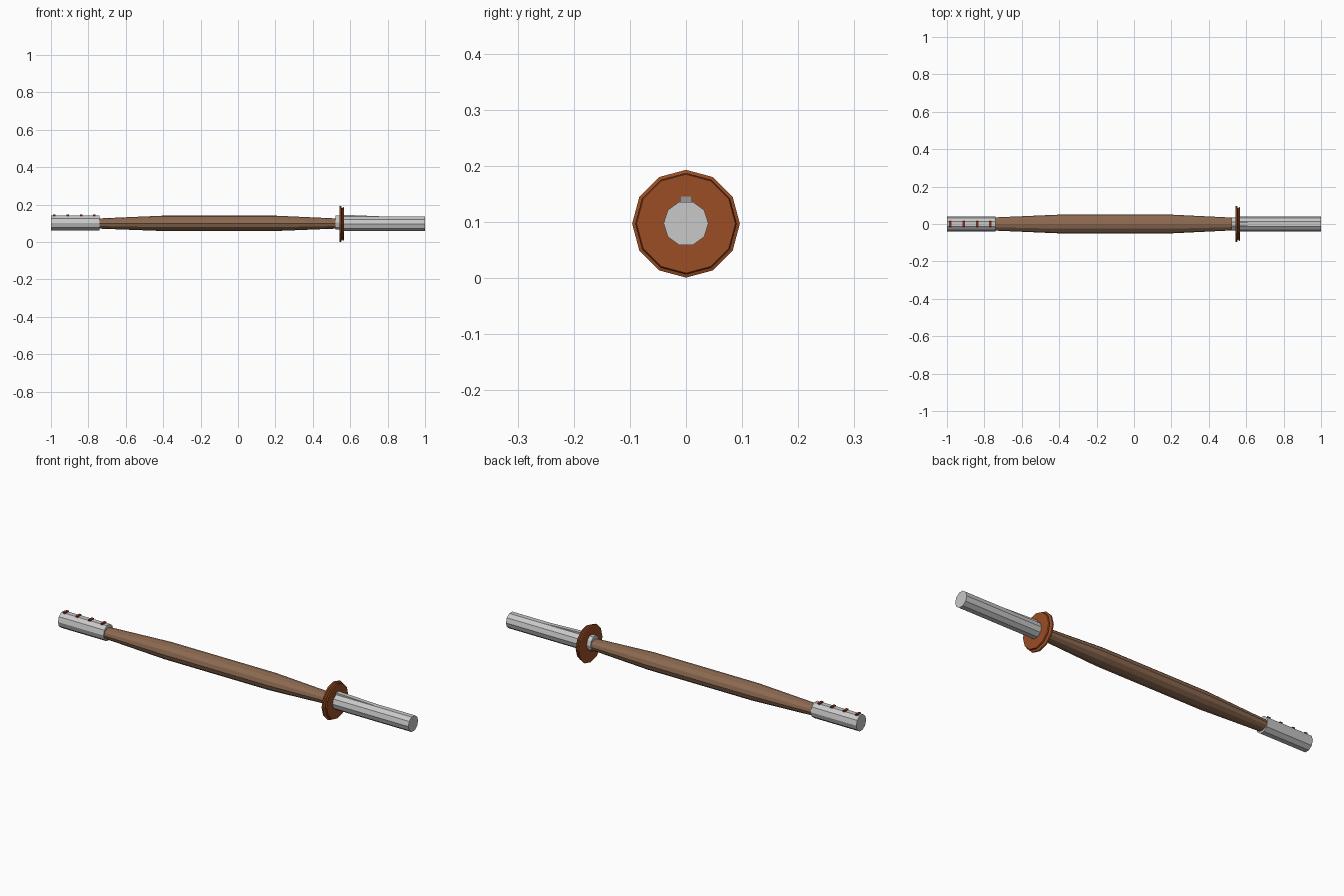
import bpy, bmesh, math

if "Cube" in bpy.data.objects:
    bpy.data.objects.remove(bpy.data.objects["Cube"])


def material(name, rgb):
    m = bpy.data.materials.new(name)
    m.diffuse_color = (*rgb, 1)
    m.use_nodes = True
    m.node_tree.nodes["Principled BSDF"].inputs["Base Color"].default_value = m.diffuse_color
    return m


STEEL = material("steel", (0.58, 0.58, 0.58))
WOOD = material("brown wood", (0.26, 0.14, 0.08))
RUST = material("rust", (0.33, 0.075, 0.018))
RED = material("dark red", (0.22, 0.03, 0.012))


def finish(name, bm, mat):
    bmesh.ops.recalc_face_normals(bm, faces=bm.faces)
    mesh = bpy.data.meshes.new(name)
    bm.to_mesh(mesh)
    bm.free()
    mesh.materials.append(mat)
    bpy.context.collection.objects.link(bpy.data.objects.new(name, mesh))


def loft(name, sections, sides, mat, phase=0.0):
    """Capped solid along x; each section is (x, y radius, z radius, centre z)."""
    bm = bmesh.new()
    rings = []
    for x, ry, rz, cz in sections:
        rings.append([bm.verts.new((x, ry * math.cos(phase + math.tau * i / sides),
                                    cz + rz * math.sin(phase + math.tau * i / sides)))
                      for i in range(sides)])
    for a, b in zip(rings, rings[1:]):
        for i in range(sides):
            j = (i + 1) % sides
            bm.faces.new((a[i], a[j], b[j], b[i]))
    bm.faces.new(rings[0])
    bm.faces.new(rings[-1])
    finish(name, bm, mat)


def box(name, x0, x1, half_y, z0, z1a, z1b, mat):
    """Block whose top slopes from z1a at x0 to z1b at x1."""
    bm = bmesh.new()
    bmesh.ops.create_cube(bm, size=1)
    for v in bm.verts:
        top = z1a if v.co.x < 0 else z1b
        v.co = (x0 if v.co.x < 0 else x1, math.copysign(half_y, v.co.y),
                z0 if v.co.z < 0 else top)
    finish(name, bm, mat)


# Swelling wooden shaft
loft("wooden_shaft", [(-0.75, 0.035, 0.027, 0.099), (-0.40, 0.05, 0.041, 0.1),
                      (0.20, 0.05, 0.041, 0.1), (0.53, 0.034, 0.027, 0.099)], 12, WOOD)

# Steel tubes at both ends and the collar against the guard
loft("end_cap", [(-1.0, 0.04, 0.042, 0.102), (-0.74, 0.04, 0.042, 0.102)], 10, STEEL)
loft("handle", [(0.55, 0.04, 0.0405, 0.0975), (1.0, 0.04, 0.0405, 0.0975)], 10, STEEL)
loft("collar", [(0.52, 0.036, 0.04, 0.104), (0.55, 0.036, 0.04, 0.104)], 10, STEEL)
box("handle_ridge", 0.56, 0.80, 0.011, 0.12, 0.146, 0.136, STEEL)

# Twelve-sided guard with a grooved rim
loft("guard", [(x, r, r, 0.097) for x, r in
               ((0.542, 0.09), (0.544, 0.096), (0.551, 0.096), (0.556, 0.082),
                (0.562, 0.09), (0.568, 0.088))], 12, RUST)

# Row of studs along the end cap
for n, x in enumerate((-0.982, -0.911, -0.839, -0.768)):
    box(f"stud_{n + 1}", x - 0.007, x + 0.007, 0.015, 0.13, 0.1465, 0.1465, RED)
